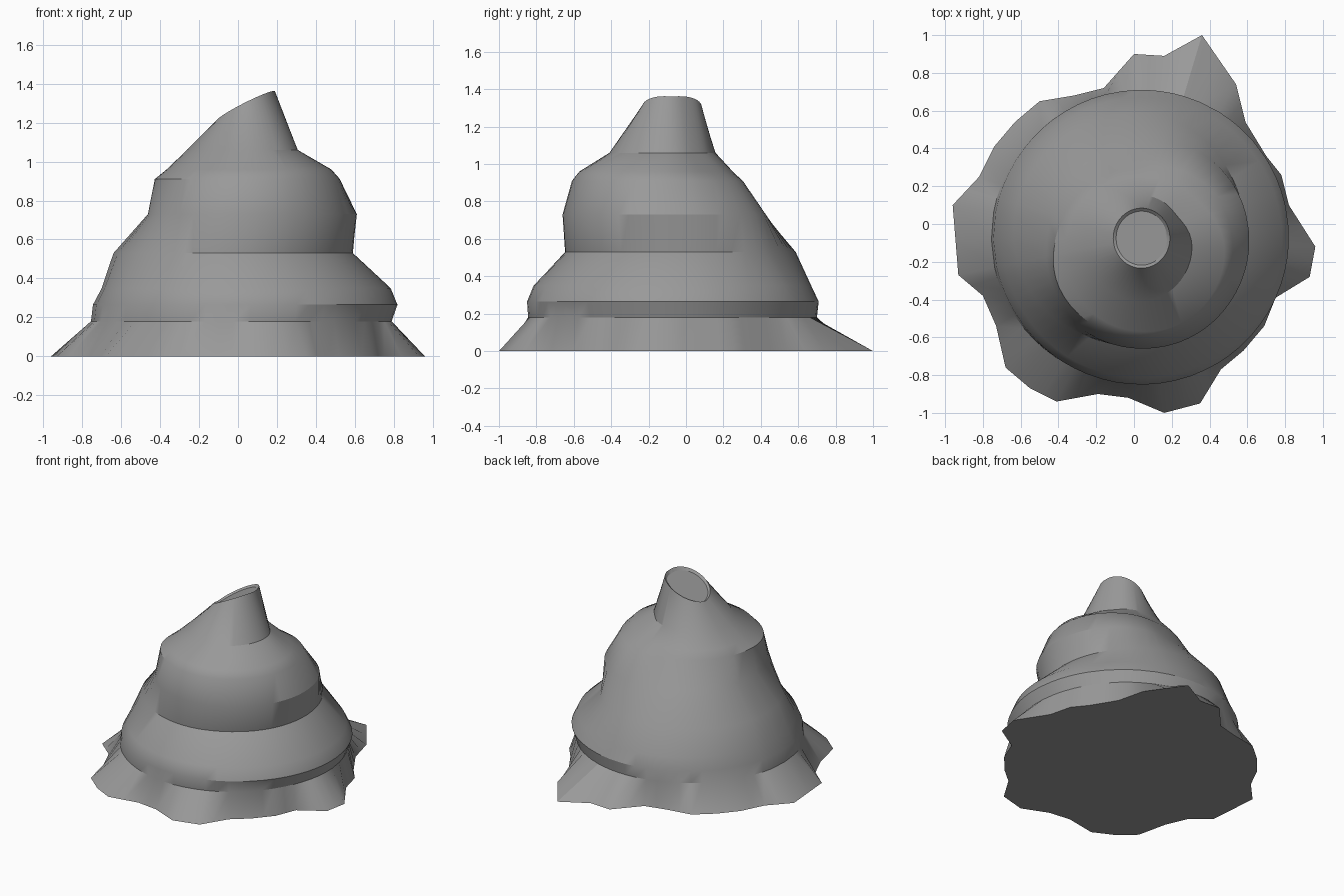
import bpy, bmesh, math

if "Cube" in bpy.data.objects:
    bpy.data.objects.remove(bpy.data.objects["Cube"])

CX, CY = 0.04, -0.07   # axis of the swirled mound

# wavy foot outline, counter-clockwise on the ground
foot = [(0.82, 0.10), (0.78, 0.26), (0.70, 0.36), (0.59, 0.54), (0.54, 0.74), (0.36, 1.0),
        (0.16, 0.89), (0, 0.90), (-0.16, 0.72), (-0.32, 0.68), (-0.50, 0.65), (-0.63, 0.54),
        (-0.74, 0.41), (-0.82, 0.25), (-0.96, 0.10), (-0.93, -0.27), (-0.80, -0.38),
        (-0.73, -0.54), (-0.68, -0.76), (-0.55, -0.87), (-0.41, -0.94), (-0.19, -0.90),
        (-0.03, -0.92), (0.16, -1.0), (0.35, -0.95), (0.46, -0.77), (0.58, -0.67),
        (0.69, -0.54), (0.75, -0.39), (0.93, -0.28), (0.96, -0.12)]

# rings: height, then radii every 30 degrees counter-clockwise from +x
rings = [
    (0.18, [.75, .75, .76, .77, .78, .79, .795, .79, .78, .775, .765, .75]),
    (0.265, [.78, .78, .78, .78, .78, .78, .785, .78, .78, .78, .78, .78]),
    (0.35, [.745, .74, .74, .74, .74, .74, .74, .74, .745, .745, .745, .745]),
    (0.53, [.55, .57, .62, .655, .67, .68, .68, .65, .60, .575, .555, .55]),
    (0.73, [.57, .56, .54, .49, .49, .49, .50, .54, .58, .59, .59, .58]),
    (0.91, [.48, .45, .41, .37, .38, .41, .455, .51, .53, .54, .53, .51]),
    (0.96, [.43, .36, .33, .32, .34, .37, .40, .44, .48, .50, .50, .47]),
    (1.06, [.26, .22, .22, .225, .25, .28, .30, .32, .33, .34, .32, .29]),
]


def radius(table, ang):
    """Smooth periodic interpolation of a radius table."""
    n = len(table)
    f = (ang / (2 * math.pi) * n) % n
    i, t = int(f), f % 1
    a, b, c, d = (table[(i + k) % n] for k in (-1, 0, 1, 2))
    return b + 0.5 * t * (c - a + t * (2*a - 5*b + 4*c - d + t * (3*(b - c) + d - a)))


bm = bmesh.new()

# foot loop, with a midpoint on every edge
loop = []
for p, q in zip(foot, foot[1:] + foot[:1]):
    loop += [p, ((p[0] + q[0]) / 2, (p[1] + q[1]) / 2)]
angles = [math.atan2(y - CY, x - CX) for x, y in loop]
rows = [[bm.verts.new((x, y, 0)) for x, y in loop]]

# mound rings
for z, table in rings:
    rows.append([bm.verts.new((CX + radius(table, a) * math.cos(a),
                               CY + radius(table, a) * math.sin(a), z)) for a in angles])


def tip_ring(r, drop):
    """Slanted ring at the cut-off tip, rising towards +x."""
    row = []
    for a in angles:
        x, y = CX + r * math.cos(a), CY - 0.005 + r * 1.06 * math.sin(a)
        z = 1.21 + 0.5 * (x + 0.11) + 0.02 * abs(math.sin(a)) - drop
        row.append(bm.verts.new((x, y, z)))
    return row


# rim and shallow dished tip
rows += [tip_ring(0.15, 0), tip_ring(0.135, 0.015)]

n = len(loop)
for low, high in zip(rows, rows[1:]):
    for i in range(n):
        j = (i + 1) % n
        bm.faces.new((low[i], low[j], high[j], high[i]))
bm.faces.new(rows[0][::-1])
bm.faces.new(rows[-1])
bmesh.ops.recalc_face_normals(bm, faces=bm.faces)

mesh = bpy.data.meshes.new("swirled_mound")
bm.to_mesh(mesh)
bm.free()
mound = bpy.data.objects.new("swirled_mound", mesh)
bpy.context.collection.objects.link(mound)

# single grey colour
grey = bpy.data.materials.new("mid_grey")
grey.diffuse_color = (0.32, 0.32, 0.32, 1)
grey.use_nodes = True
grey.node_tree.nodes["Principled BSDF"].inputs["Base Color"].default_value = grey.diffuse_color
mesh.materials.append(grey)

bpy.context.view_layer.objects.active = mound
mound.select_set(True)
bpy.ops.object.shade_smooth_by_angle(angle=math.radians(30))
